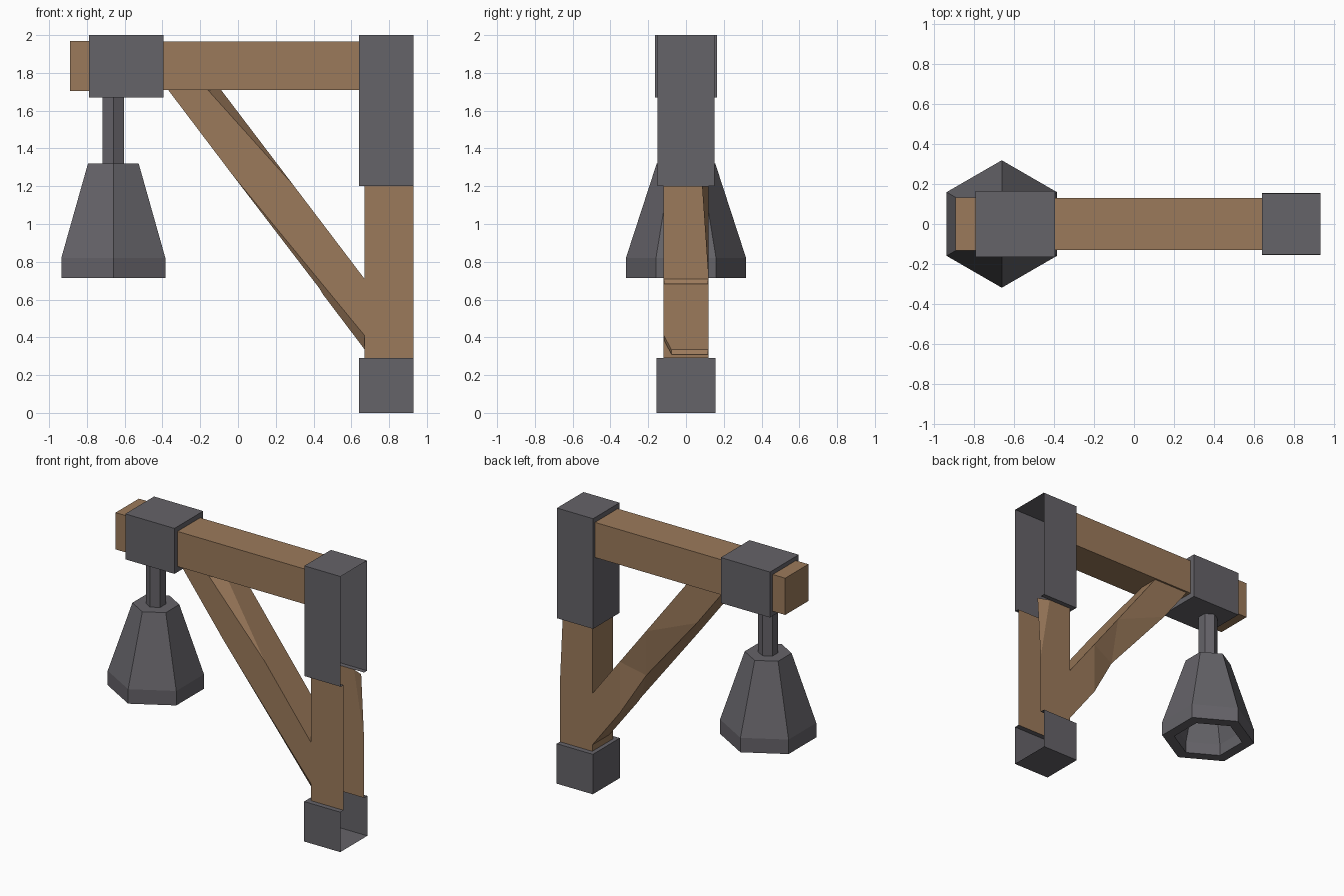
import bpy, bmesh, math
from mathutils import Vector

if "Cube" in bpy.data.objects:
    bpy.data.objects.remove(bpy.data.objects["Cube"])


def material(name, rgb):
    m = bpy.data.materials.new(name)
    m.diffuse_color = (*rgb, 1)
    m.use_nodes = True
    m.node_tree.nodes["Principled BSDF"].inputs["Base Color"].default_value = m.diffuse_color
    return m


WOOD = material("wood", (0.33, 0.195, 0.105))
IRON = material("iron", (0.13, 0.125, 0.14))


def finish(bm, name, mat):
    me = bpy.data.meshes.new(name)
    bm.to_mesh(me)
    bm.free()
    me.materials.append(mat)
    ob = bpy.data.objects.new(name, me)
    bpy.context.collection.objects.link(ob)
    return ob


def prism(outline, y0, y1):
    """Extrude an (x, z) outline along y."""
    bm = bmesh.new()
    a = [bm.verts.new((x, y0, z)) for x, z in outline]
    b = [bm.verts.new((x, y1, z)) for x, z in outline]
    n = len(a)
    bm.faces.new(a)
    bm.faces.new(b[::-1])
    for i in range(n):
        j = (i + 1) % n
        bm.faces.new((a[j], a[i], b[i], b[j]))
    bmesh.ops.recalc_face_normals(bm, faces=bm.faces)
    return bm


def block(x0, x1, y, z0, z1):
    return prism([(x0, z0), (x1, z0), (x1, z1), (x0, z1)], -y, y)


def drop_faces(bm, test):
    """Delete faces whose normal and centre pass the test."""
    bm.normal_update()
    bad = [f for f in bm.faces if test(f.normal, f.calc_center_median())]
    bmesh.ops.delete(bm, geom=bad, context='FACES')


def chip(bm, p, q, r, inside):
    """Slice a corner off along the plane through three points."""
    p, q, r = Vector(p), Vector(q), Vector(r)
    n = (q - p).cross(r - p).normalized()
    if n.dot(Vector(inside) - p) > 0:
        n = -n
    geom = bm.verts[:] + bm.edges[:] + bm.faces[:]
    res = bmesh.ops.bisect_plane(bm, geom=geom, plane_co=p, plane_no=n, clear_outer=True)
    edges = [e for e in res['geom_cut'] if isinstance(e, bmesh.types.BMEdge)]
    bmesh.ops.holes_fill(bm, edges=edges, sides=0)
    bmesh.ops.recalc_face_normals(bm, faces=bm.faces)


# Wall post, open on the wall side, one chipped corner
bm = block(0.67, 0.93, 0.118, 0.29, 1.2)
chip(bm, (0.93, 0.085, 1.2), (0.85, 0.118, 1.2), (0.93, 0.118, 0.72), (0.8, 0, 0.7))
drop_faces(bm, lambda n, c: abs(n.z) > 0.95 or n.x > 0.99)
finish(bm, "wall_post", WOOD)


# Iron sleeves on the post, open on the wall side with a lip around the post
def sleeve(name, z0, z1, y, lip_z):
    bm = block(0.64, 0.93, y, z0, z1)
    drop_faces(bm, lambda n, c: n.x > 0.9 or abs(c.z - lip_z) < 0.001)
    half = [(0.93, -y), (0.64, -y)]
    inner = [(0.67, -0.118), (0.93, -0.118)]
    u = half + [(x, -v) for x, v in half[::-1]] + [(x, -v) for x, v in inner[::-1]] + inner
    f = bm.faces.new([bm.verts.new((x, v, lip_z)) for x, v in u])
    f.normal_update()
    if f.normal.z * (lip_z - (z0 + z1) / 2) < 0:
        f.normal_flip()
    bmesh.ops.remove_doubles(bm, verts=bm.verts, dist=0.0005)
    finish(bm, name, IRON)


sleeve("upper_sleeve", 1.2, 2.0, 0.152, 1.2)
sleeve("lower_sleeve", 0.0, 0.29, 0.155, 0.29)

# Horizontal beam and its end stub
finish(block(-0.5, 0.64, 0.13, 1.71, 1.965), "beam", WOOD)
finish(block(-0.89, -0.75, 0.133, 1.703, 1.97), "beam_end", WOOD)

# Iron collar holding the bell
finish(block(-0.79, -0.395, 0.165, 1.67, 2.0), "beam_collar", IRON)

# Diagonal brace with a dented rear edge and two chipped front edges
W = 0.117
bm = prism([(-0.385, 1.73), (0.69, 0.31), (0.69, 0.683), (-0.105, 1.73)], -W, W)
for x in (0.45, 0.24, -0.17):
    bmesh.ops.bisect_plane(bm, geom=bm.verts[:] + bm.edges[:] + bm.faces[:],
                           plane_co=(x, 0, 0), plane_no=(1, 0, 0))
dent = min((v for v in bm.verts if v.co.y > 0 and abs(v.co.x - 0.24) < 0.01), key=lambda v: v.co.z)
dent.co += Vector((0.025, -0.04, 0.03))
bmesh.ops.triangulate(bm, faces=bm.faces)
mid = (0.25, 0, 1.08)
chip(bm, (-0.16, -W, 1.71), (0.28, -W, 1.22), (-0.09, -W + 0.09, 1.71), mid)
chip(bm, (0.67, -W, 0.41), (0.0, -W, 1.225), (0.67, -0.078, 0.336), mid)
drop_faces(bm, lambda n, c: n.x > 0.99)
finish(bm, "diagonal_brace", WOOD)


# Six-sided turned parts hanging below the collar
def hexagonal(name, rings):
    bm = bmesh.new()
    loops = []
    for r, z in rings:
        loops.append([bm.verts.new((-0.66 + r * math.sin(i * math.pi / 3),
                                    r * math.cos(i * math.pi / 3), z)) for i in range(6)])
    for a, b in zip(loops, loops[1:]):
        for i in range(6):
            j = (i + 1) % 6
            bm.faces.new((a[i], a[j], b[j], b[i]))
    bm.faces.new(loops[0])
    bm.faces.new(loops[-1])
    bmesh.ops.recalc_face_normals(bm, faces=bm.faces)
    finish(bm, name, IRON)


hexagonal("hanger_rod", [(0.066, 1.31), (0.066, 1.69)])
hexagonal("lamp_bell", [(0.155, 1.32), (0.318, 0.82), (0.318, 0.715),
                        (0.235, 0.715), (0.235, 0.80), (0.12, 1.2)])
